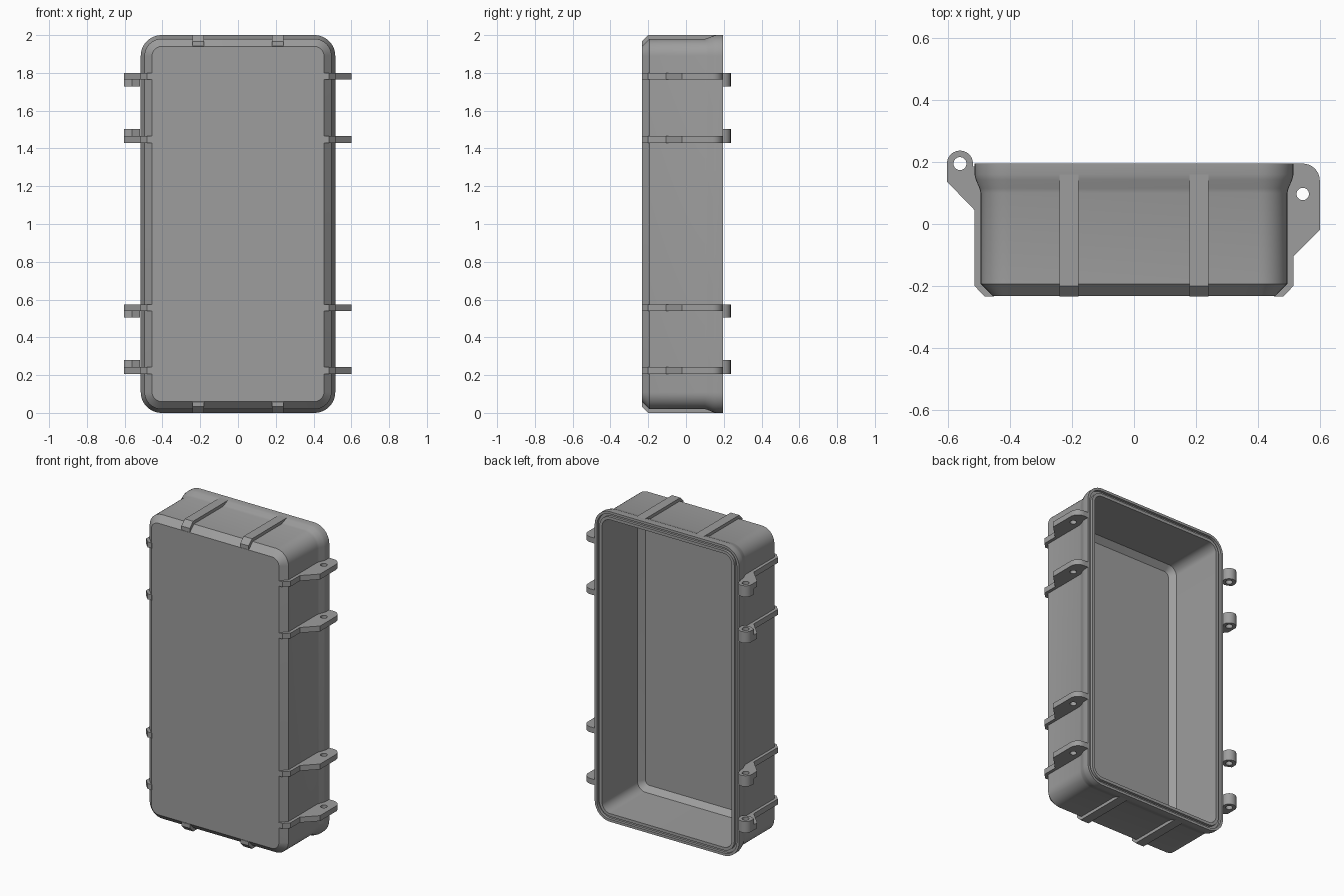
import bpy, bmesh, math
from mathutils import Matrix

if "Cube" in bpy.data.objects:
    bpy.data.objects.remove(bpy.data.objects["Cube"])

HX, FLOOR, RIM = 0.515, -0.233, 0.195   # half width, closed face, open mouth

grey = bpy.data.materials.new("mid grey")
grey.diffuse_color = (0.34, 0.34, 0.34, 1)
grey.use_nodes = True
grey.node_tree.nodes["Principled BSDF"].inputs["Base Color"].default_value = grey.diffuse_color


def finish(ob):
    ob.data.materials.clear()
    ob.data.materials.append(grey)
    bpy.ops.object.select_all(action='DESELECT')
    ob.select_set(True)
    bpy.context.view_layer.objects.active = ob
    bpy.ops.object.shade_smooth_by_angle(angle=math.radians(30))


def arc(cx, cy, r, a0, a1, n):
    return [(cx + r * math.cos(math.radians(a0 + (a1 - a0) * i / n)),
             cy + r * math.sin(math.radians(a0 + (a1 - a0) * i / n))) for i in range(n + 1)]


def rounded_rect(inset):
    r = max(0.11 - inset, 0.03)
    x, z = HX - inset - r, 1 - inset - r
    pts = []
    for sx, sz, a in ((1, 1, 0), (-1, 1, 90), (-1, -1, 180), (1, -1, 270)):
        pts += arc(sx * x, 1 + sz * z, r, a, a + 90, 10)
    return pts


def plate(name, outline, z0, z1, hole=None, matrix=None):
    """Extrude an outline from z0 to z1, with an optional round hole."""
    cu = bpy.data.curves.new(name, 'CURVE')
    cu.dimensions, cu.fill_mode, cu.extrude = '2D', 'BOTH', (z1 - z0) / 2
    loops = [outline]
    if hole:
        loops.append(arc(*hole, 0, 360, 28)[:-1])
    for pts in loops:
        sp = cu.splines.new('POLY')
        sp.points.add(len(pts) - 1)
        for p, (x, y) in zip(sp.points, pts):
            p.co = (x, y, 0, 1)
        sp.use_cyclic_u = True
    ob = bpy.data.objects.new(name, cu)
    bpy.context.collection.objects.link(ob)
    bpy.ops.object.select_all(action='DESELECT')
    ob.select_set(True)
    bpy.context.view_layer.objects.active = ob
    bpy.ops.object.convert(target='MESH')
    ob = bpy.context.view_layer.objects.active
    bm = bmesh.new()
    bm.from_mesh(ob.data)
    bmesh.ops.remove_doubles(bm, verts=bm.verts, dist=1e-5)
    bm.transform(Matrix.Translation((0, 0, (z0 + z1) / 2)))
    if matrix:
        bm.transform(matrix)
    bmesh.ops.recalc_face_normals(bm, faces=bm.faces)
    bm.to_mesh(ob.data)
    bm.free()
    finish(ob)


# Case shell: loft of (inset, y) from outer face, round the rim, to inner floor
rings = [(0.06, FLOOR), (0.02, -0.193), (0.02, 0.10), (0.016, 0.115), (0.004, 0.143),
         (0, 0.16), (0, RIM), (0.016, RIM), (0.016, 0.178), (0.034, 0.178),
         (0.034, RIM), (0.053, RIM), (0.053, -0.165), (0.085, -0.20)]
bm = bmesh.new()
loops = [[bm.verts.new((x, y, z)) for x, z in rounded_rect(i)] for i, y in rings]
for a, b in zip(loops, loops[1:]):
    for k in range(len(a)):
        j = (k + 1) % len(a)
        bm.faces.new((a[k], a[j], b[j], b[k]))
bm.faces.new(loops[0])
bm.faces.new(loops[-1])
bmesh.ops.recalc_face_normals(bm, faces=bm.faces)
me = bpy.data.meshes.new("case_shell")
bm.to_mesh(me)
bm.free()
shell = bpy.data.objects.new("case_shell", me)
bpy.context.collection.objects.link(shell)
finish(shell)

# Ribs over the top and bottom ends
to_yz = Matrix(((0, 0, 1, 0), (1, 0, 0, 0), (0, 1, 0, 0), (0, 0, 0, 1)))
flip = Matrix.Translation((0, 0, 2)) @ Matrix.Scale(-1, 4, (0, 0, 1))
end_rib = [(-0.234, 1.942), (-0.234, 1.967), (-0.2, 2.0), (0.16, 2.0),
           (0.145, 1.98), (0.10, 1.965), (-0.185, 1.965), (-0.22, 1.935)]
for x in (-0.21, 0.21):
    plate("top_rib", end_rib, x - 0.03, x + 0.03, matrix=to_yz)
    plate("bottom_rib", end_rib, x - 0.03, x + 0.03, matrix=flip @ to_yz)

# Side ribs with latch ears (right) and hinge ears (left)
foot = [(0.445, -0.22), (0.452, -0.234), (0.482, -0.234), (0.515, -0.2)]
inner = [(0.505, 0.185), (0.505, 0.13), (0.48, 0.10), (0.48, -0.185)]
latch = foot + [(0.515, -0.105), (0.6, -0.02)] + arc(0.545, 0.14, 0.055, 0, 90, 10) \
    + [(0.508, RIM)] + inner
hinge = foot + [(0.515, 0.045), (0.604, 0.137)] + arc(0.562, 0.195, 0.042, 0, 180, 18) \
    + [(0.52, 0.185)] + inner
knuckle = [(0.52, 0.17), (0.562, 0.153), (0.604, 0.17)] + arc(0.562, 0.195, 0.042, 0, 180, 18)
hinge, knuckle = ([(-x, y) for x, y in p] for p in (hinge, knuckle))

# (rib bottom, knuckle bottom, knuckle top)
for z, k0, k1 in ((0.207, 0.242, 0.28), (0.54, 0.505, 0.54),
                  (1.43, 1.465, 1.503), (1.765, 1.728, 1.765)):
    plate("latch_ear", latch, z, z + 0.035, (0.545, 0.097, 0.02))
    plate("hinge_ear", hinge, z, z + 0.035, (-0.562, 0.195, 0.021))
    plate("hinge_knuckle", knuckle, k0, k1, (-0.562, 0.195, 0.021))
